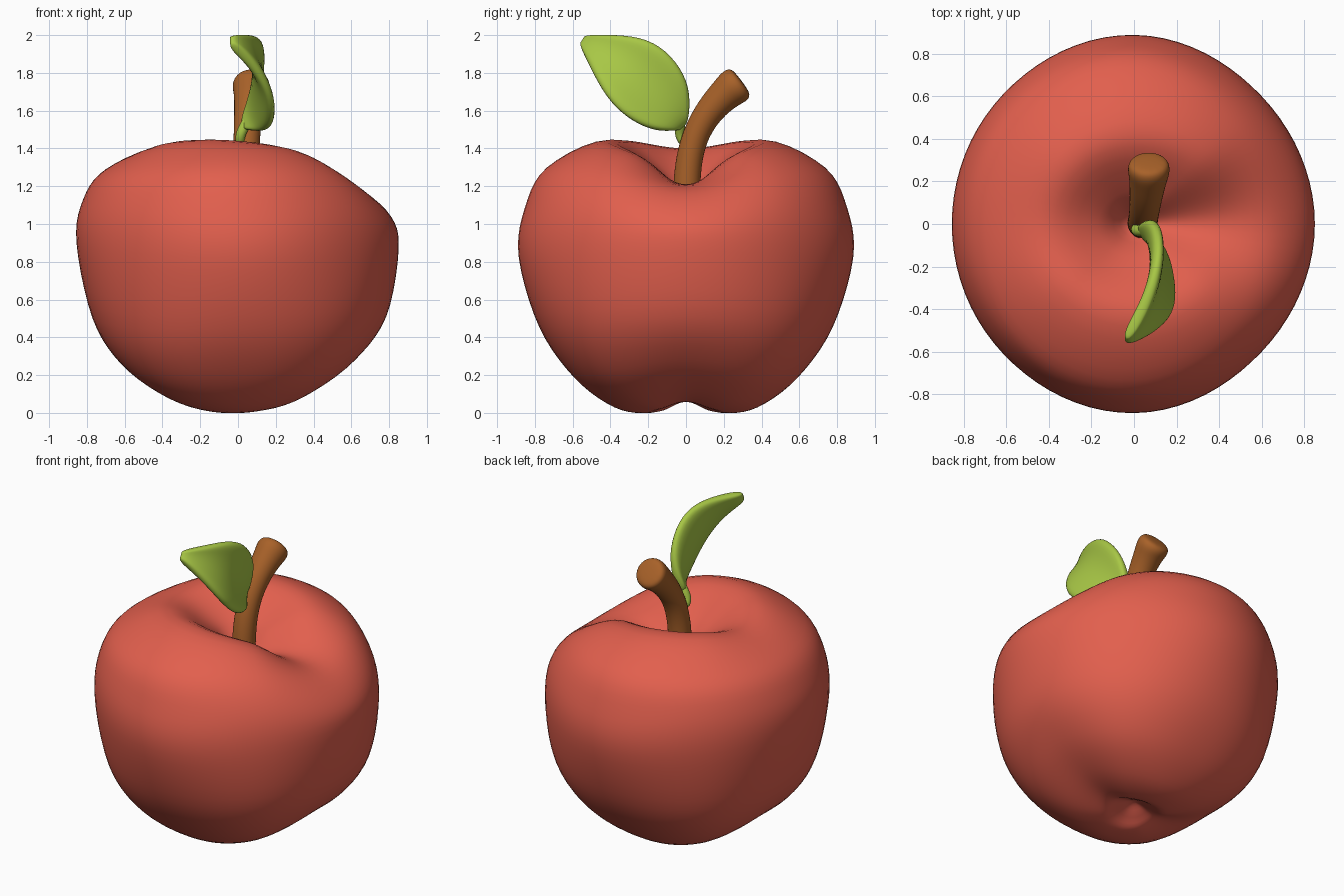
import bpy, bmesh, math
from mathutils import Vector

if "Cube" in bpy.data.objects:
    bpy.data.objects.remove(bpy.data.objects["Cube"])


def material(name, rgb):
    m = bpy.data.materials.new(name)
    m.diffuse_color = (*rgb, 1)
    m.use_nodes = True
    m.node_tree.nodes["Principled BSDF"].inputs["Base Color"].default_value = m.diffuse_color
    return m


RED = material("apple red", (0.76, 0.115, 0.075))
GREEN = material("leaf green", (0.39, 0.57, 0.06))
BROWN = material("stem brown", (0.39, 0.12, 0.022))


def finish(name, verts, faces, mat, subdiv=0, thickness=0):
    me = bpy.data.meshes.new(name)
    me.from_pydata([tuple(v) for v in verts], [], faces)
    bm = bmesh.new()
    bm.from_mesh(me)
    bmesh.ops.recalc_face_normals(bm, faces=bm.faces)
    bm.to_mesh(me)
    bm.free()
    me.materials.append(mat)
    for p in me.polygons:
        p.use_smooth = True
    ob = bpy.data.objects.new(name, me)
    bpy.context.collection.objects.link(ob)
    if thickness:
        s = ob.modifiers.new("thickness", 'SOLIDIFY')
        s.thickness, s.offset = thickness, 0
    if subdiv:
        s = ob.modifiers.new("smooth", 'SUBSURF')
        s.levels = s.render_levels = subdiv
    return ob


def spline(a, b, c, d, t):
    # Catmull-Rom between b and c
    return 0.5 * (2 * b + (c - a) * t + (2 * a - 5 * b + 4 * c - d) * t * t
                  + (3 * b - a - 3 * c + d) * t ** 3)


# Apple body: (radius, height) profiles every 45 degrees from +x to -x, mirrored in y
BOTTOM, TOP = (0, .10), (0, 1.13)
PROFILES = [
    [(.10, .08), (.21, .06), (.41, .13), (.62, .28), (.785, .51), (.85, .86),
     (.81, 1.04), (.64, 1.18), (.40, 1.21), (.18, 1.18)],
    [(.10, .06), (.21, .02), (.41, .065), (.635, .215), (.795, .47), (.85, .83),
     (.81, 1.09), (.67, 1.285), (.43, 1.38), (.18, 1.27)],
    [(.10, .05), (.20, .00), (.38, .03), (.59, .185), (.775, .45), (.885, .82),
     (.855, 1.08), (.735, 1.30), (.42, 1.44), (.16, 1.29)],
    [(.10, .05), (.20, .01), (.42, .055), (.64, .205), (.79, .45), (.865, .85),
     (.835, 1.12), (.72, 1.30), (.42, 1.44), (.16, 1.29)],
    [(.10, .07), (.20, .06), (.41, .11), (.62, .26), (.77, .50), (.855, .90),
     (.82, 1.13), (.70, 1.29), (.42, 1.40), (.17, 1.29)],
]


def dense(profile, steps=5):
    pts = [BOTTOM] + profile + [TOP]
    pts = [(-pts[1][0], pts[1][1])] + pts + [(-pts[-2][0], pts[-2][1])]
    pts = [Vector(p) for p in pts]
    out = [spline(*pts[i:i + 4], k / steps)
           for i in range(len(pts) - 3) for k in range(steps)]
    return out[1:]


rows = [dense(p) for p in PROFILES]
ring = [rows[k if k <= 4 else 8 - k] for k in range(8)]
SEG, N = 80, len(rows[0])
verts = []
for j in range(SEG):
    k, t = divmod(j * 8 / SEG, 1)
    k, a = int(k), 2 * math.pi * j / SEG
    for i in range(N):
        p = spline(*[ring[(k + o) % 8][i] for o in (-1, 0, 1, 2)], t)
        verts.append((p.x * math.cos(a), p.x * math.sin(a), max(p.y, 0)))
low, high = len(verts), len(verts) + 1
verts += [(0, 0, BOTTOM[1]), (0, 0, TOP[1])]
faces = []
for j in range(SEG):
    a, b = j * N, (j + 1) % SEG * N
    faces += [(a + i, b + i, b + i + 1, a + i + 1) for i in range(N - 1)]
    faces += [(low, b, a), (high, a + N - 1, b + N - 1)]
finish("apple_body", verts, faces, RED)


# Tubes bending in the y-z plane: path points are (x, y, z, radius)
def tube(name, path, mat, sides=12):
    pts = [Vector(p[:3]) for p in path]
    verts, faces, n = [], [], len(path)
    for i, p in enumerate(pts):
        tan = (pts[min(i + 1, n - 1)] - pts[max(i - 1, 0)]).normalized()
        u = Vector((1, 0, 0))
        u = (u - tan * u.dot(tan)).normalized()
        v = tan.cross(u)
        for s in range(sides):
            a = 2 * math.pi * s / sides
            verts.append(p + (u * math.cos(a) + v * math.sin(a)) * path[i][3] * 1.04)
    for i in range(n - 1):
        for s in range(sides):
            q = (s + 1) % sides
            faces.append((i * sides + s, i * sides + q,
                          (i + 1) * sides + q, (i + 1) * sides + s))
    faces += [tuple(range(sides)), tuple(range((n - 1) * sides, n * sides))]
    finish(name, verts, faces, mat, 2)


tube("stem", [(.04, 0, 1.08, .07), (.04, .003, 1.2, .072), (.042, .015, 1.35, .07),
              (.048, .055, 1.49, .07), (.057, .13, 1.61, .077), (.066, .21, 1.69, .088),
              (.07, .25, 1.724, .1), (.07, .28, 1.745, .096),
              (.07, .296, 1.757, .07)], BROWN)
tube("leaf_stalk", [(.01, -.01, 1.42, .025), (.01, -.035, 1.47, .028),
                    (.035, -.03, 1.52, .03), (.06, -.035, 1.57, .02)], GREEN, 8)

# Leaf: strips between an upper and a lower edge, cupped towards -x
UPPER = [(.03, -.005, 1.53), (.06, .025, 1.62), (.105, .015, 1.76), (.125, -.075, 1.90),
         (.115, -.20, 1.985), (.065, -.36, 2.005), (-.04, -.54, 2.00)]
LOWER = [(.03, -.04, 1.50), (.14, -.12, 1.485), (.18, -.25, 1.52), (.19, -.375, 1.61),
         (.16, -.455, 1.72), (.075, -.52, 1.85), (-.04, -.565, 1.95)]
ACROSS = 5
verts, faces = [], []
for i, (u, l) in enumerate(zip(UPPER, LOWER)):
    for k in range(ACROSS):
        t = k / (ACROSS - 1)
        p = Vector(u).lerp(Vector(l), t)
        p.x -= 0.05 * math.sin(math.pi * t) * math.sin(math.pi * i / 6)
        verts.append(p)
for i in range(len(UPPER) - 1):
    for k in range(ACROSS - 1):
        a = i * ACROSS + k
        faces.append((a, a + 1, a + ACROSS + 1, a + ACROSS))
finish("leaf", verts, faces, GREEN, 2, 0.06)
